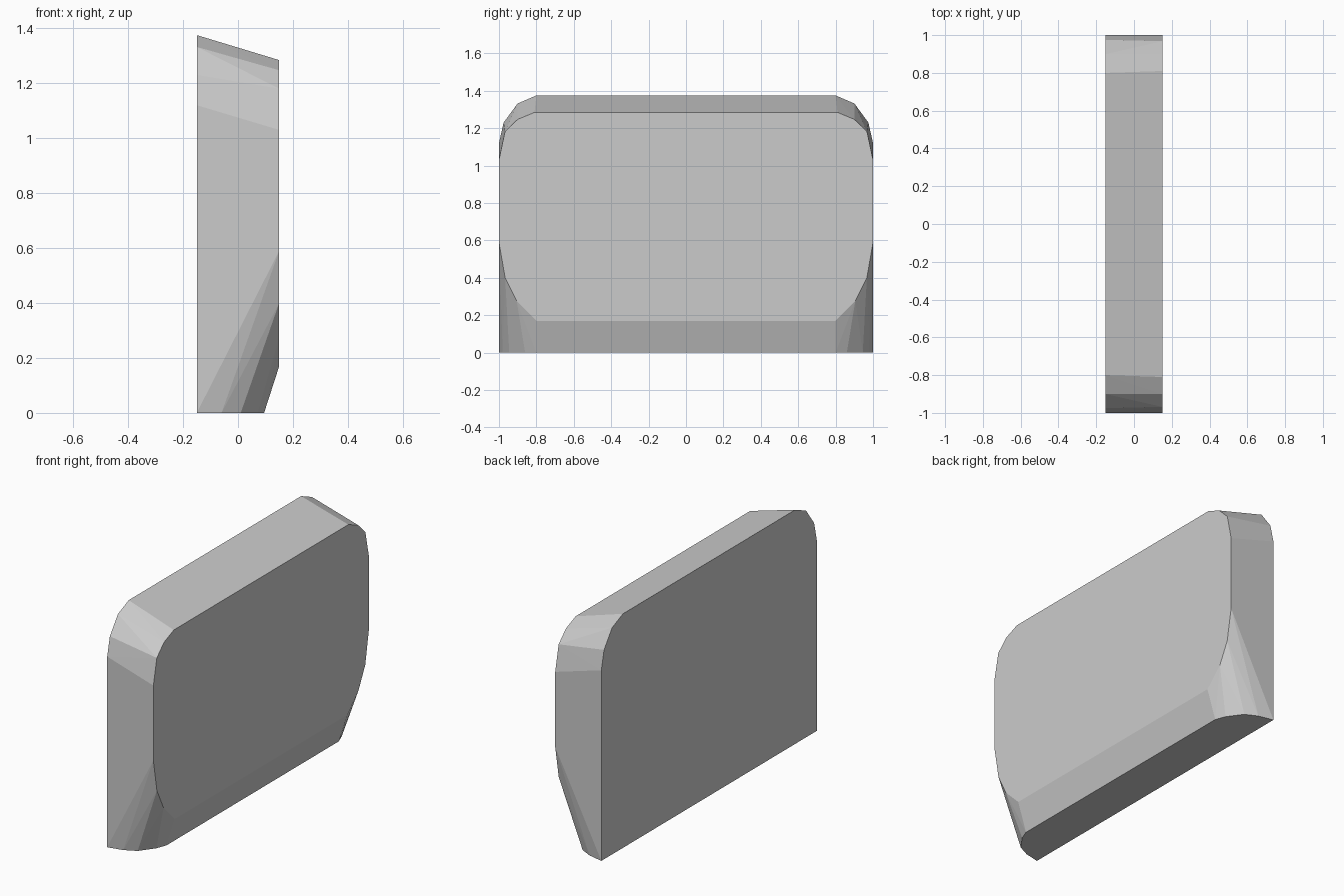
import bpy, bmesh, math

if "Cube" in bpy.data.objects:
    bpy.data.objects.remove(bpy.data.objects["Cube"])

# Half outlines (y >= 0), mirrored to both ends
back_outline = [(1.0, 0.0), (1.0, 1.12), (0.975, 1.23), (0.9, 1.332), (0.8, 1.375)]
front_outline = [(0.8, 0.17), (0.905, 0.275), (0.967, 0.40), (1.0, 0.59),
                 (1.0, 1.03), (0.968, 1.18), (0.9, 1.247), (0.81, 1.284)]
base_outline = [(0.095, 0.8), (0.072, 0.86), (0.01, 0.945), (-0.06, 0.98)]

points = [(-0.15, y, z) for y, z in back_outline]
points += [(0.15, y, z) for y, z in front_outline]
points += [(x, y, 0.0) for x, y in base_outline]

# Tapered slab skinned around the back, front and base outlines
bm = bmesh.new()
for x, y, z in points:
    for side in (1, -1):
        bm.verts.new((x, side * y, z))
hull = bmesh.ops.convex_hull(bm, input=bm.verts)
loose = [v for v in bm.verts if not v.link_faces]
bmesh.ops.delete(bm, geom=loose, context='VERTS')
bmesh.ops.dissolve_limit(bm, angle_limit=math.radians(0.5),
                         verts=bm.verts, edges=bm.edges)
bmesh.ops.recalc_face_normals(bm, faces=bm.faces)

mesh = bpy.data.meshes.new("rounded_slab")
bm.to_mesh(mesh)
bm.free()
slab = bpy.data.objects.new("rounded_slab", mesh)
bpy.context.collection.objects.link(slab)
